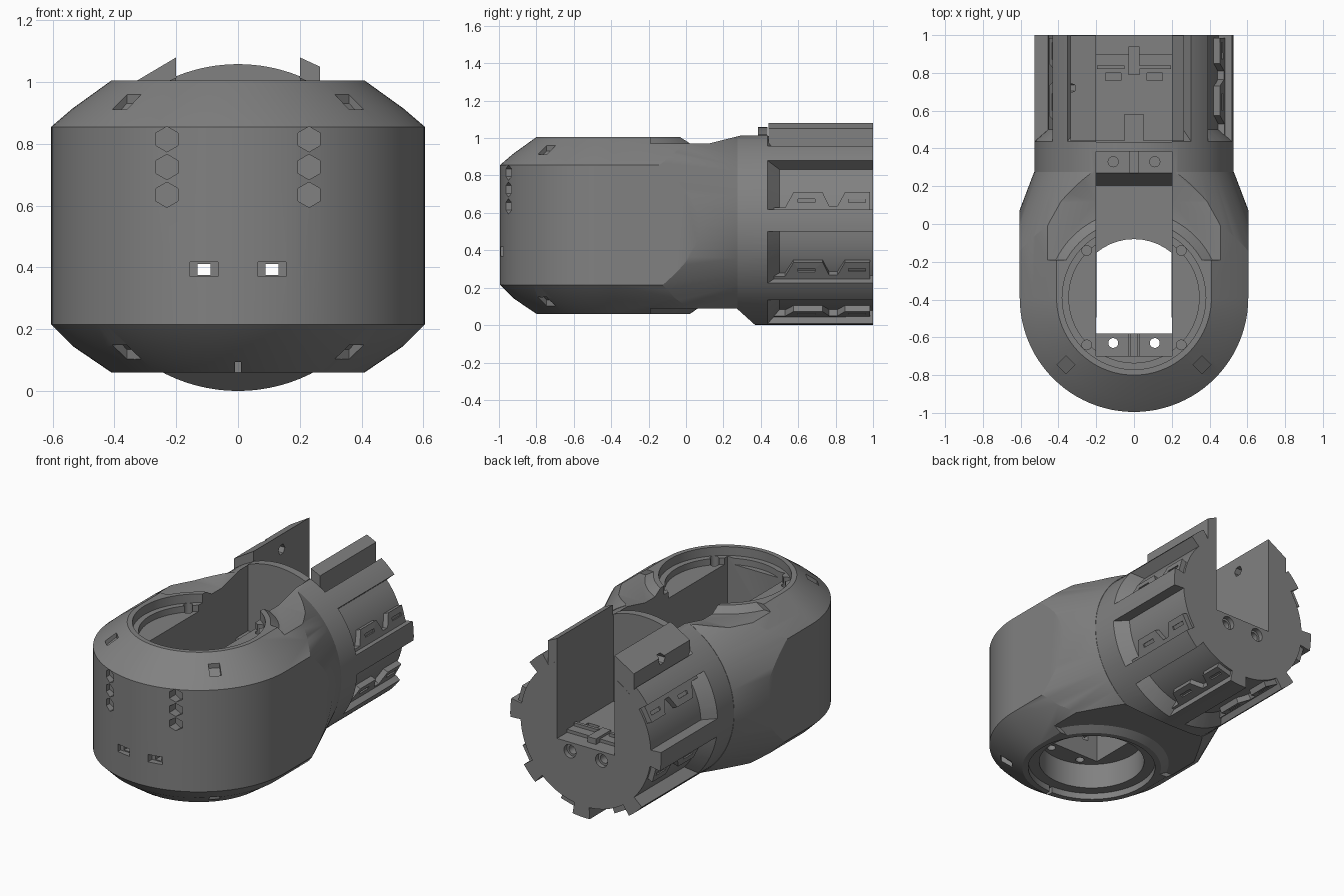
import bpy, bmesh, math
from math import sin, cos, pi, radians

if "Cube" in bpy.data.objects:
    bpy.data.objects.remove(bpy.data.objects["Cube"])

C, R = 0.527, 0.527      # height and radius of the rear barrel axis
HY = -0.39               # centre of the round head

grey = bpy.data.materials.new('dark_grey')
grey.diffuse_color = (0.22, 0.22, 0.22, 1)
grey.use_nodes = True
grey.node_tree.nodes["Principled BSDF"].inputs["Base Color"].default_value = grey.diffuse_color


def loft(name, rings):
    """Closed solid through rings of equal point count."""
    bm = bmesh.new()
    vs = [[bm.verts.new(p) for p in r] for r in rings]
    n = len(vs[0])
    for a, b in zip(vs, vs[1:]):
        for i in range(n):
            bm.faces.new((a[i], a[(i + 1) % n], b[(i + 1) % n], b[i]))
    bm.faces.new(vs[0])
    bm.faces.new(vs[-1])
    bmesh.ops.recalc_face_normals(bm, faces=bm.faces)
    me = bpy.data.meshes.new(name)
    bm.to_mesh(me)
    bm.free()
    me.materials.append(grey)
    o = bpy.data.objects.new(name, me)
    bpy.context.collection.objects.link(o)
    return o


def prism(name, pts, lo, hi, axis):
    put = {'x': lambda p, t: (t, p[0], p[1]),
           'y': lambda p, t: (p[0], t, p[1]),
           'z': lambda p, t: (p[0], p[1], t)}[axis]
    return loft(name, [[put(p, t) for p in pts] for t in (lo, hi)])


def box(name, x0, x1, y0, y1, z0, z1):
    return prism(name, [(x0, y0), (x1, y0), (x1, y1), (x0, y1)], z0, z1, 'z')


def circle(cx, cy, r, n=64, start=0.0):
    return [(cx + r * cos(start + 2 * pi * i / n), cy + r * sin(start + 2 * pi * i / n)) for i in range(n)]


def disc_stack(steps, n=96):
    """Round solid about the head axis from (radius, z) steps."""
    return loft('cut', [[(x, y, z) for x, y in circle(0, HY, r, n)] for r, z in steps])


def boolean(o, tool, op='DIFFERENCE'):
    m = o.modifiers.new('bool', 'BOOLEAN')
    m.operation, m.object, m.solver = op, tool, 'EXACT'
    bpy.context.view_layer.objects.active = o
    bpy.ops.object.modifier_apply(modifier=m.name)
    bpy.data.objects.remove(tool)


def smooth(o):
    bpy.ops.object.select_all(action='DESELECT')
    o.select_set(True)
    bpy.context.view_layer.objects.active = o
    bpy.ops.object.shade_smooth_by_angle(angle=radians(25))


# Head: chamfered stadium trimmed by a cone around the barrel axis
def stadium(r, z):
    arc = [(r * cos(pi + pi * i / 48), HY + r * sin(pi + pi * i / 48), z) for i in range(49)]
    return arc + [(r, 0.275, z), (-r, 0.275, z)]


body = loft('joint_housing', [stadium(r, z) for r, z in
            ((.41, .06), (.535, .145), (.605, .215), (.605, .855), (.535, .915), (.41, 1.005))])
cone = loft('neck_cone', [[(x, y, z) for x, z in circle(0, C, r, 96)]
            for y, r in ((-1.2, 1.09), (.28, R))])
boolean(body, cone, 'INTERSECT')
boolean(body, prism('barrel', circle(0, C, R, 96), .2, 1.0, 'y'), 'UNION')

# Neck clearances above and below, leaving the round bearing rims standing
upper = prism('cut', [(-.2, .97), (.12, .97), (.38, 1.035), (.38, 1.2), (-.2, 1.2)], -.8, .8, 'x')
boolean(upper, disc_stack(((.48, .955), (.41, 1.0055), (.41, 1.3))))
boolean(upper, box('cut', -1, 1, -1, HY + .2, .9, 1.3))
boolean(body, upper)
lower = prism('cut', [(-.2, -.1), (-.2, .09), (.27, .09), (.37, 0), (.39, -.1)], -.8, .8, 'x')
boolean(lower, disc_stack(((.41, -.2), (.41, .0595), (.47, .1))))
boolean(lower, box('cut', -1, 1, -1, HY + .2, -.3, .2))
boolean(body, lower)


# Barrel recesses at 45 degree pitch, each with a sloped front wall
def recess(a0, a1):
    rings = []
    for i in range(9):
        a = radians(a0 + (a1 - a0) * i / 8)
        rings.append([(r * cos(a), y, C + r * sin(a)) for r, y in
                      ((.455, .5), (.455, 1.1), (.58, 1.1), (.58, .39))])
    return loft('cut', rings)


starts = [10, -35, -80, -125, -170, -215]
for s in starts:
    boolean(body, recess(s, s + 32))
boolean(body, recess(55, 87))
boolean(body, recess(100, 132))

# Raised fins along the open channel
boolean(body, prism('fin', [(.15, .8), (.265, .8), (.265, 1.05), (.2, 1.08), (.15, 1.08)], .44, .999, 'y'), 'UNION')
boolean(body, prism('fin', [(-.15, .8), (-.335, .8), (-.335, 1.0), (-.2, 1.08), (-.15, 1.08)], .44, .999, 'y'), 'UNION')

# Channel, bearing seats and through opening
boolean(body, box('cut', -.2, .2, -.7, 1.2, .45, 1.3))
for r, z0, z1 in ((.38, .95, 1.3), (.345, .91, 1.3), (.375, -.2, .1), (.31, -.2, .26)):
    boolean(body, disc_stack(((r, z0), (r, z1))))
arc = [(.31 * sin(a), HY + .31 * cos(a)) for a in [radians(-40 + 8 * i) for i in range(11)]]
boolean(body, prism('cut', [(-.2, -.58)] + arc + [(.2, -.58)], .2, .6, 'z'))
boolean(body, box('cut', -.01, .01, -.85, -.7, 0, .1))

for s in (-1, 1):
    # Hex sockets, cable windows and bolt channels
    for z in (.815, .725, .635):
        boolean(body, prism('cut', circle(s * .23, z, .041, 6, pi / 6), -1.1, -.9, 'y'))
    x = s * .11
    boolean(body, box('cut', x - .045, x + .045, -1.1, -.95, .37, .417))
    boolean(body, box('cut', x - .021, x + .021, -1.1, -.5, .376, .411))
    boolean(body, prism('cut', circle(x, .393, .028, 20), -.2, 1.1, 'y'))
    boolean(body, prism('cut', circle(x, .393, .042, 20), .97, 1.1, 'y'))
    boolean(body, prism('cut', circle(x, -.63, .026, 20), .2, .6, 'z'))
    # Screw holes in the top seat
    for y in (-.14, -.64):
        boolean(body, prism('cut', circle(s * .25, y, .026, 16), .85, 1.2, 'z'))
    # Shallow square pockets following the chamfers
    for cx, cy, ang, w, h in ((.36, -.745, -45, .033, .033), (.565, .06, 25, .022, .042)):
        a = radians(ang)
        pts = [(s * (cx + u * cos(a) - v * sin(a)), cy + u * sin(a) + v * cos(a))
               for u, v in ((-w, -h), (w, -h), (w, h), (-w, h))]
        floor = [1.005 - .77 * ((math.hypot(x, y - HY) if y < HY else abs(x)) - .41) - .025 for x, y in pts]
        for m in (0, 1):
            flip = lambda z: 1.065 - z if m else z
            boolean(body, loft('cut', [[(p[0], p[1], flip(f + d)) for p, f in zip(pts, floor)] for d in (0, .1)]))
# Hex hole through the taller fin
boolean(body, prism('cut', circle(.72, .985, .033, 6), -.5, -.1, 'x'))
smooth(body)

# Arched bulkhead across the channel
top = [(.2 * (1 - i / 8), C + math.sqrt(.531 ** 2 - (.2 * (1 - i / 8)) ** 2)) for i in range(17)]
smooth(prism('arched_bulkhead', [(-.2, .44)] + [(.2, .44)] + top, .385, .435, 'y'))

# Wedge block ahead of the bulkhead
block = prism('cable_block', [(.2, .44), (.39, .44), (.39, .6), (.27, .6)], -.2, .2, 'x')
for x in (-.11, .11):
    boolean(block, prism('cut', circle(x, .33, .027, 20), .5, .8, 'z'))
boolean(block, box('cut', -.02, .02, .27, .4, .58, .7))

# Front ledge ribs inside the head
for s in (-1, 1):
    prism('ledge_rib', [(s * .015, -.7), (s * .03, -.7), (s * .03, -.58), (s * .015, -.58)], .45, .47, 'z')

# Raised floor plate at the rear of the channel
plate = box('floor_plate', -.2, .2, .44, .9, .44, .47)
boolean(plate, box('cut', -.05, .05, .4, .58, .3, .6))
for x in (-.11, .11):
    boolean(plate, box('cut', x - .04, x + .04, .76, .8, .3, .6))
    box('floor_clip', x - .085, x + .06 if x < 0 else x + .085, .82, .84, .46, .49)
box('floor_clip_middle', -.03, .03, .79, .94, .44, .485)


# Toothed locking strips in the barrel recesses
def strip():
    zig = [(.47, 2), (.53, 2), (.575, 12), (.73, 12), (.765, 3), (.81, 3), (.85, 12), (.985, 12)]
    pts = [(.985, -1), (.47, -1)] + zig
    o = loft('locking_strip', [[(r * cos(radians(a)), y, C + r * sin(radians(a))) for y, a in pts] for r in (.44, .49)])
    for y in (.6, .87):
        boolean(o, box('cut', .475, .6, y, y + .09, C + .045, C + .065))
    return o


first = strip()
for k, s in enumerate(starts):
    o = first if k == 0 else bpy.data.objects.new('locking_strip', first.data)
    if k:
        bpy.context.collection.objects.link(o)
    a = -radians(s)
    o.rotation_euler = (0, a, 0)
    o.location = (-C * sin(a), 0, C - C * cos(a))
